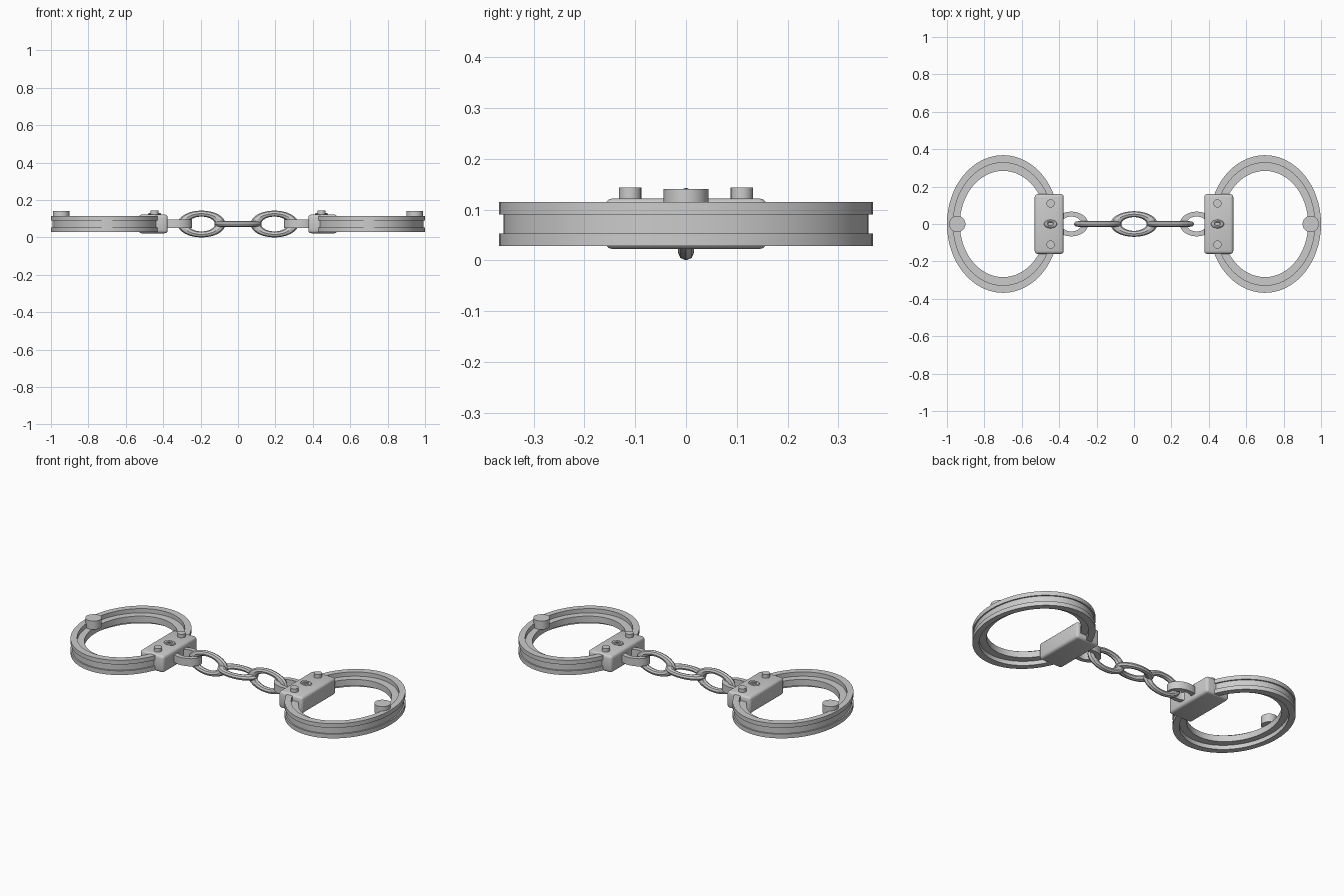
import bpy, bmesh
from math import cos, sin, pi, radians

if "Cube" in bpy.data.objects:
    bpy.data.objects.remove(bpy.data.objects["Cube"])


def finish(bm, name):
    bmesh.ops.recalc_face_normals(bm, faces=bm.faces)
    me = bpy.data.meshes.new(name)
    bm.to_mesh(me)
    bm.free()
    ob = bpy.data.objects.new(name, me)
    bpy.context.collection.objects.link(ob)
    smooth(ob)
    return ob


def smooth(ob):
    bpy.ops.object.select_all(action='DESELECT')
    ob.select_set(True)
    bpy.context.view_layer.objects.active = ob
    bpy.ops.object.shade_smooth_by_angle(angle=radians(30))


def band(name, cx, outer, inner, z0, z1, n=64):
    """Flat elliptical ring with a rectangular cross-section."""
    bm = bmesh.new()
    section = [(outer, z0), (outer, z1), (inner, z1), (inner, z0)]
    loops = []
    for i in range(n):
        a = 2 * pi * i / n
        loops.append([bm.verts.new((cx + r[0] * cos(a), r[1] * sin(a), z)) for r, z in section])
    for i in range(n):
        p, q = loops[i], loops[(i + 1) % n]
        for k in range(4):
            j = (k + 1) % 4
            bm.faces.new((p[k], q[k], q[j], p[j]))
    return finish(bm, name)


def disc(name, x, y, r, z0, z1, n=24):
    bpy.ops.mesh.primitive_cylinder_add(vertices=n, radius=r, depth=z1 - z0,
                                        location=(x, y, (z0 + z1) / 2))
    ob = bpy.context.object
    ob.name = name
    smooth(ob)


def oval_torus(name, loc, major, minor, stretch, vertical=False, sides=8):
    bpy.ops.mesh.primitive_torus_add(major_radius=major, minor_radius=minor,
                                     major_segments=40, minor_segments=sides, location=loc,
                                     rotation=(pi / 2 if vertical else 0, 0, 0))
    ob = bpy.context.object
    ob.name = name
    ob.scale = (stretch, 1, 1)
    smooth(ob)


for s, side in ((-1, "left"), (1, "right")):
    # Cuff: two outer cheek rings around a wider inner ring
    cx = 0.70 * s
    for label, z0, z1 in (("lower", 0.028, 0.053), ("upper", 0.09, 0.115)):
        band(f"{side}_{label}_cheek", cx, (0.30, 0.368), (0.267, 0.328), z0, z1)
    band(f"{side}_inner_ring", cx, (0.292, 0.36), (0.231, 0.284), 0.053, 0.09)

    # Hinge pin at the far end
    disc(f"{side}_hinge", 0.945 * s, 0, 0.044, 0.09, 0.14)

    # Lock housing with rounded edges
    bm = bmesh.new()
    bmesh.ops.create_cube(bm, size=1)
    for v in bm.verts:
        v.co = (v.co.x * 0.155 + 0.4535 * s, v.co.y * 0.32, v.co.z * 0.10 + 0.072)
    bmesh.ops.bevel(bm, geom=bm.edges[:], offset=0.016, segments=3, profile=0.5, affect='EDGES')
    finish(bm, f"{side}_lock_housing")

    # Rivets and keyhole rim
    for y in (-0.11, 0.11):
        disc(f"{side}_rivet", 0.446 * s, y, 0.022, 0.11, 0.143)
    oval_torus(f"{side}_keyhole_rim", (0.446 * s, 0, 0.124), 0.016, 0.007, 1.5)

    # Chain lug and upright chain link
    band(f"{side}_chain_lug", 0.335 * s, (0.09, 0.066), (0.054, 0.04), 0.05, 0.095, 40)
    oval_torus(f"{side}_chain_link", (0.195 * s, 0, 0.0715), 0.0555, 0.016, 1.79, True)

# Middle link lies flat
oval_torus("middle_chain_link", (0, 0, 0.0715), 0.0525, 0.016, 1.83)
